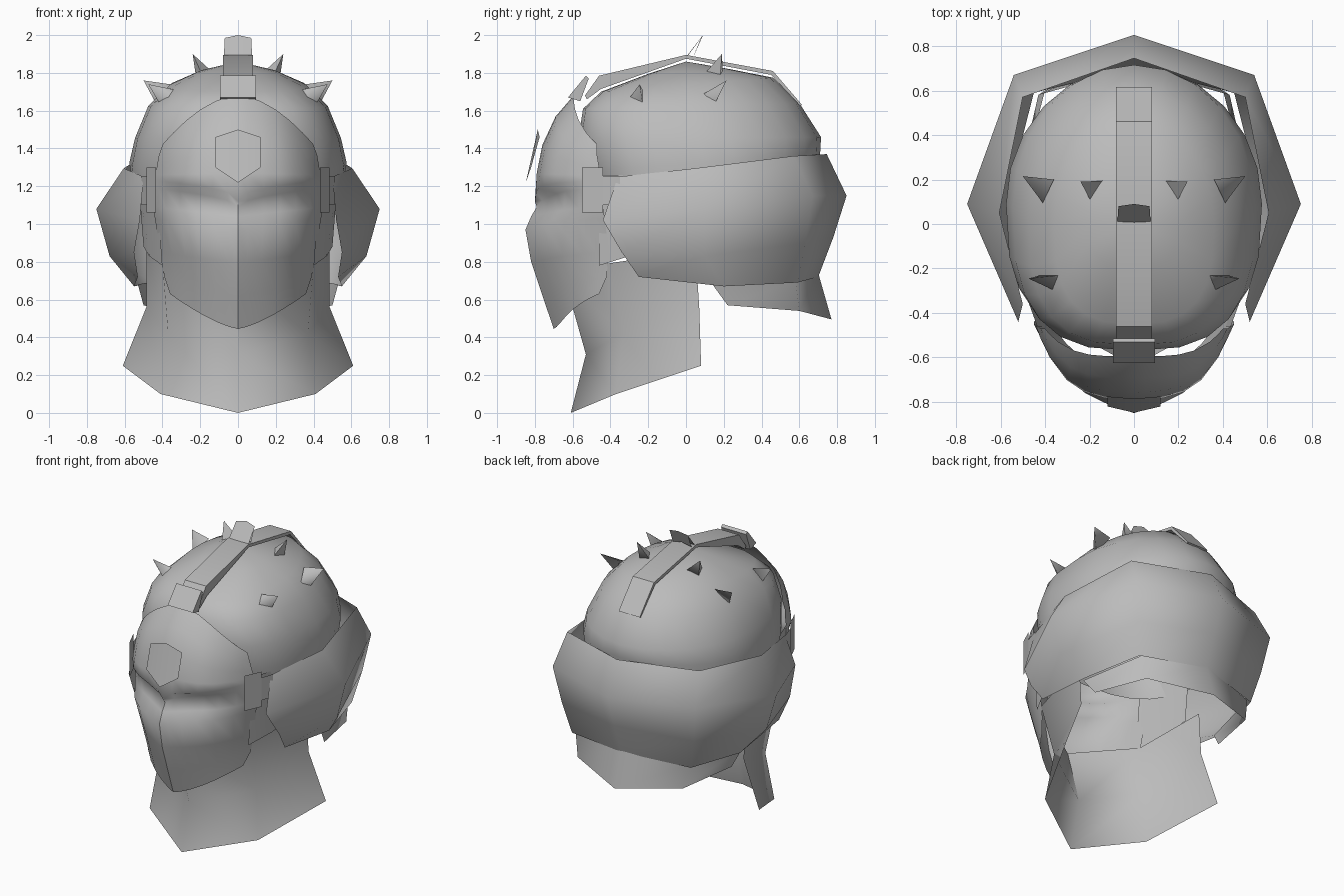
import bpy, bmesh, math

if "Cube" in bpy.data.objects:
    bpy.data.objects.remove(bpy.data.objects["Cube"])

grey = bpy.data.materials.new("plain_grey")
grey.use_nodes = True
GREY = (0.5, 0.5, 0.5, 1)
grey.diffuse_color = GREY
grey.node_tree.nodes["Principled BSDF"].inputs["Base Color"].default_value = GREY


def finish(name, bm, angle=40):
    bmesh.ops.recalc_face_normals(bm, faces=bm.faces)
    mesh = bpy.data.meshes.new(name)
    bm.to_mesh(mesh)
    bm.free()
    mesh.materials.append(grey)
    ob = bpy.data.objects.new(name, mesh)
    bpy.context.collection.objects.link(ob)
    bpy.ops.object.select_all(action='DESELECT')
    ob.select_set(True)
    bpy.context.view_layer.objects.active = ob
    bpy.ops.object.shade_smooth_by_angle(angle=math.radians(angle))


def skin(bm, rows, closed=False):
    """Join rows of points into a quad sheet."""
    verts = [[bm.verts.new(p) for p in row] for row in rows]
    count = len(rows[0])
    for a, b in zip(verts, verts[1:]):
        for i in range(count if closed else count - 1):
            j = (i + 1) % count
            bm.faces.new((a[i], a[j], b[j], b[i]))
    return verts


def sheet(name, rows, angle=40, crease_below=0):
    """Each row runs from the centre line outward and is mirrored in x."""
    bm = bmesh.new()
    skin(bm, [[(-x, y, z) for x, y, z in row[:0:-1]] + list(row) for row in rows])
    for edge in bm.edges:
        if all(abs(v.co.x) < 1e-4 and v.co.z < crease_below for v in edge.verts):
            edge.smooth = False
    finish(name, bm, angle)


def slab(name, profile, half):
    """Side profile of (y, z) points, extruded across x."""
    bm = bmesh.new()
    sides = skin(bm, [[(x, y, z) for y, z in profile] for x in (-half, half)], True)
    for side in sides:
        bm.faces.new(side)
    finish(name, bm, 25)


# Domed skull: egg-shaped rings of (half width, front y, back y, front z, back z)
rings = [(.2, -.2, .2, 1.795, 1.826), (.36, -.45, .46, 1.7, 1.775),
         (.475, -.545, .6, 1.61, 1.64), (.545, -.57, .715, 1.45, 1.46),
         (.575, -.53, .71, 1.28, 1.37), (.55, -.48, .66, 1.12, 1.12)]
bm = bmesh.new()
rows = []
for half, front, back, zf, zb in rings:
    ring = []
    for i in range(24):
        a = math.tau * i / 24
        c, s = math.cos(a), math.sin(a)
        power = 0.72 if s < 0 else 1
        u, v = [math.copysign(abs(k) ** power, k) for k in (c, s)]
        ring.append((half * u, (front + back) / 2 + (back - front) / 2 * v,
                     (zf + zb) / 2 + (zb - zf) / 2 * v))
    rows.append(ring)
verts = skin(bm, rows, True)
pole = bm.verts.new((0, 0, 1.86))
for i in range(24):
    bm.faces.new((pole, verts[0][i], verts[0][i - 1]))
finish("skull_dome", bm, 60)

# Face mask: centre z, centre y, edge x, edge y, edge z, ridge, recess, rise power
mask = [(1.68, -.595, .40, -.47, 1.42, 0, 0, 1.8),
        (1.57, -.69, .42, -.47, 1.36, 0, 0, 1.6),
        (1.42, -.76, .43, -.46, 1.30, .1, 0, 1.5),
        (1.27, -.79, .44, -.455, 1.26, .15, 0, 1),
        (1.12, -.80, .445, -.45, 1.23, .15, 0, .4),
        (1.09, -.79, .45, -.45, 1.19, .2, .055, .5),
        (1.04, -.82, .45, -.44, 1.09, .25, .055, 1),
        (.97, -.85, .44, -.43, 1.03, .35, 0, 1),
        (.80, -.82, .41, -.41, .85, .45, 0, 1.4),
        (.62, -.76, .39, -.42, .72, .5, 0, 1.4),
        (.445, -.70, .36, -.46, .63, .5, 0, 1.4)]
columns = (0, .12, .3, .5, .68, .85, .94, 1)
rows = []
for zc, yc, xe, ye, ze, ridge, recess, rise in mask:
    rows.append([(xe * t,
                  yc + (ye - yc) * (ridge * t + (1 - ridge) * t ** 4)
                  + recess * math.sin(math.pi * t),
                  zc + (ze - zc) * t ** rise) for t in columns])
sheet("face_mask", rows, 80, 1.13)

# Cheek panels filling the gap between mask and ear guard
for side, label in ((1, "left"), (-1, "right")):
    bm = bmesh.new()
    skin(bm, [[(side * .4, -.46, .78), (side * .47, -.3, .83), (side * .5, -.1, .88)],
              [(side * .435, -.46, 1.26), (side * .475, -.35, 1.26), (side * .53, -.1, 1.26)]])
    finish(f"cheek_panel_{label}", bm)

# Forehead tab and badge
slab("forehead_tab", [(-.625, 1.67), (-.53, 1.785), (-.515, 1.77), (-.56, 1.65)], .095)
sheet("forehead_badge", [
    [(0, -.785, 1.5), (.12, -.775, 1.46)],
    [(0, -.848, 1.22), (.12, -.82, 1.3)]], 30)

# Crest strip along the top, with an upright fin
slab("crest_strip", [(-.535, 1.68), (-.46, 1.785), (0, 1.895), (.46, 1.81), (.615, 1.63),
                     (.605, 1.625), (.45, 1.79), (0, 1.875), (-.45, 1.715), (-.525, 1.66)], .08)
sheet("crest_fin", [
    [(0, .005, 1.89), (.075, .005, 1.885)],
    [(0, .09, 2), (.07, .08, 1.985)],
    [(0, .05, 1.91), (.07, .04, 1.89)]], 30)

# Broad guard wrapping from ear to ear round the back
sheet("ear_and_back_guard", [
    [(0, .745, 1.37), (.5, .57, 1.36), (.605, .05, 1.295), (.5, -.36, 1.25)],
    [(0, .85, 1.15), (.54, .67, 1.15), (.75, .09, 1.08), (.52, -.44, 1.02)],
    [(0, .78, .93), (.5, .63, .9), (.68, .1, .83), (.55, -.34, .85)],
    [(0, .7, .72), (.45, .59, .69), (.55, .2, .67), (.53, -.25, .72)]], 80)

# Flared nape guard below it
sheet("nape_guard", [
    [(0, .7, .74), (.43, .58, .7), (.53, .14, .68)],
    [(0, .77, .495), (.4, .6, .54), (.5, .22, .57)]], 85)

# Neck bib, open at the back
sheet("neck_bib", [
    [(0, -.64, .7), (.4, -.42, .79), (.485, .05, .86)],
    [(0, -.53, .31), (.37, -.33, .42), (.485, .07, .56)],
    [(0, -.61, 0), (.41, -.37, .1), (.61, .08, .25)]], 60)

# Hinge plates and three-sided spikes on both sides
plates = {"hinge_front": ((.435, -.55), (.485, -.44), 1.06, 1.3),
          "hinge_back": ((.475, -.45), (.51, -.35), 1.1, 1.255)}
spikes = {"spike_inner": ((.13, .195, 1.8), (.185, .085, 1.78), (.22, .18, 1.76),
                          (.24, .19, 1.9)),
          "spike_outer": ((.36, .2, 1.74), (.41, .095, 1.69), (.43, .15, 1.63),
                          (.5, .215, 1.76)),
          "spike_front": ((.33, -.23, 1.71), (.345, -.305, 1.66), (.4, -.225, 1.61),
                          (.475, -.245, 1.74))}
for side, label in ((1, "left"), (-1, "right")):
    for name, (a, b, low, high) in plates.items():
        bm = bmesh.new()
        skin(bm, [[(side * x, y, z) for x, y in (a, b)] for z in (low, high)])
        finish(f"{name}_{label}", bm)
    for name, points in spikes.items():
        bm = bmesh.new()
        *base, tip = [bm.verts.new((side * x, y, z)) for x, y, z in points]
        bm.faces.new(base)
        for i in range(3):
            bm.faces.new((base[i - 1], base[i], tip))
        finish(f"{name}_{label}", bm, 100)
